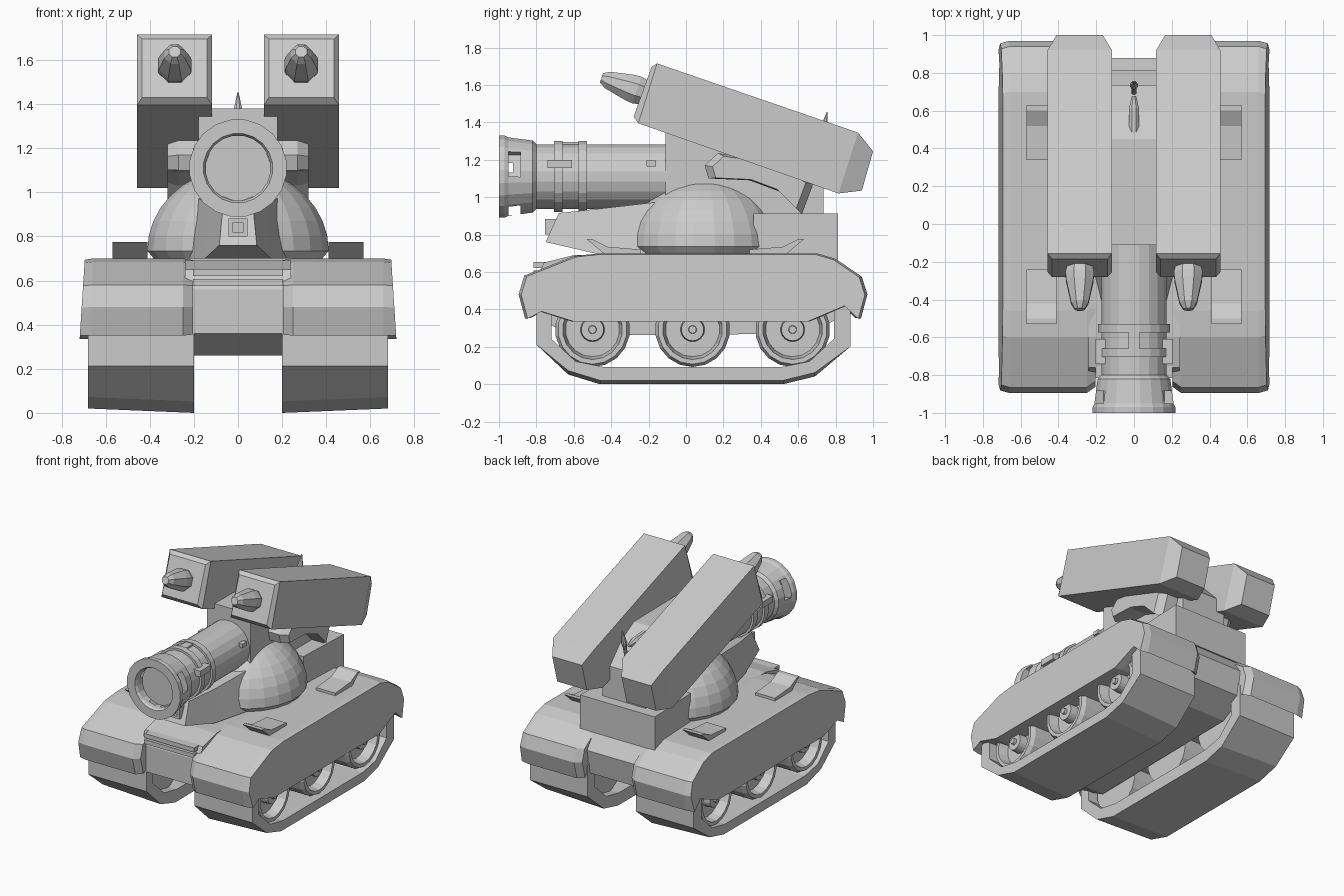
import bpy, bmesh, math
from mathutils import Vector

if "Cube" in bpy.data.objects:
    bpy.data.objects.remove(bpy.data.objects["Cube"])


def loft(name, rings, closed=False):
    """Skin a list of equal-length point rings; ends are capped unless closed."""
    bm = bmesh.new()
    vs = [[bm.verts.new(p) for p in r] for r in rings]
    n = len(vs[0])
    pairs = list(zip(vs, vs[1:])) + ([(vs[-1], vs[0])] if closed else [])
    for a, b in pairs:
        for i in range(n):
            j = (i + 1) % n
            bm.faces.new((a[i], a[j], b[j], b[i]))
    if not closed:
        bm.faces.new(vs[0])
        bm.faces.new(vs[-1])
    bmesh.ops.recalc_face_normals(bm, faces=bm.faces)
    me = bpy.data.meshes.new(name)
    bm.to_mesh(me)
    bm.free()
    ob = bpy.data.objects.new(name, me)
    bpy.context.collection.objects.link(ob)
    return ob


def prism(name, prof, x0, x1):
    return loft(name, [[(x, y, z) for y, z in prof] for x in (x0, x1)])


def box(name, x, y, z):
    return prism(name, [(y[0], z[0]), (y[1], z[0]), (y[1], z[1]), (y[0], z[1])], *x)


def lathe(name, prof, n, origin, axis):
    """Spin (distance, radius) pairs round an axis."""
    q = Vector(axis).to_track_quat('Z', 'Y')
    o = Vector(origin)
    return loft(name, [[o + q @ Vector((r * math.cos(2 * math.pi * (i + .5) / n),
                                        r * math.sin(2 * math.pi * (i + .5) / n), s))
                        for i in range(n)] for s, r in prof])


def scaled(prof, f, c):
    return [(c[0] + (y - c[0]) * f, c[1] + (z - c[1]) * f) for y, z in prof]


# hull between the tracks
prism("hull", [(-.80, .36), (-.80, .56), (-.76, .65), (-.60, .69), (.78, .69), (.88, .55),
               (.85, .37), (.66, .27), (-.62, .26)], -.24, .24)
for z in (.575, .62):
    box("front_louvre", (-.205, .205), (-.815, -.75), (z, z + .032))

fender_prof = [(-.895, .48), (-.865, .58), (-.60, .685), (-.46, .70), (.70, .70), (.80, .67),
               (.94, .575), (.97, .48), (.935, .35), (.86, .42), (.66, .335),
               (-.61, .335), (-.785, .39), (-.86, .35)]
track_out = [(-.80, .45), (-.80, .22), (-.63, .06), (-.46, .008), (.52, .008), (.69, .05),
             (.88, .21), (.88, .45), (.70, .58), (-.62, .58)]
track_in = [(-.72, .43), (-.72, .25), (-.59, .13), (-.44, .10), (.51, .10), (.66, .13),
            (.79, .25), (.79, .43), (.67, .50), (-.59, .50)]
hatch = [(-.53, .775), (-.50, .775), (-.42, .735), (-.24, .72), (-.24, .69), (-.43, .69)]

for s, side in ((1, "right"), (-1, "left")):
    # fender with slanted outer skirt
    secs = [(.205, .965), (.25, 1), (.66, 1)]
    rings = [[(s * x, y, z) for y, z in scaled(fender_prof, f, (.04, .5))] for x, f in secs]
    rings.append([(s * (.74 - .065 * z), y, z) for y, z in scaled(fender_prof, .985, (.04, .34))])
    loft(side + "_fender", rings)
    # track band, tilted slightly on the ground
    def lift(z, x):
        return z - .008 + (.02 if x > .5 and z < .1 else 0)
    loft(side + "_track", [[(s * x, y, lift(z, x)) for y, z in p] for x, p in
                           ((.20, track_out), (.68, track_out), (.68, track_in), (.20, track_in))], True)
    # road wheels
    for y in (-.50, .035, .57):
        lathe(side + "_wheel", [(.26, .20), (.62, .20), (.65, .185), (.65, .16), (.58, .145), (.58, .065),
                                (.64, .06), (.64, .022), (.66, .02)], 18, (0, y, .292), (s, 0, 0))
    # deck hatches
    prism(side + "_front_hatch", hatch, s * .41, s * .57)
    prism(side + "_rear_hatch", [(.10 - y, z) for y, z in hatch], s * .41, s * .57)
    # launcher box: sections given as top (y,z), bottom (y,z), x range
    secs = [((-.185, 1.695), (-.28, 1.43), .14, .435), ((-.155, 1.715), (-.255, 1.395), .117, .457),
            ((.92, 1.345), (.815, 1.02), .117, .457), ((1.0, 1.245), (.94, 1.035), .165, .41)]
    loft(side + "_launcher", [[(s * a, *t), (s * b, *t), (s * b, *u), (s * a, *u)] for t, u, a, b in secs])
    # warhead nose
    lathe(side + "_warhead", [(-.03, .065), (.04, .082), (.08, .078), (.16, .06), (.205, .05), (.24, .028)],
          8, (s * .287, -.225, 1.56), (0, -.946, .325))
    # launcher bracket
    brk = [(.10, 1.17), (.17, 1.235), (.47, 1.19), (.68, 1.07), (.62, .91), (.50, 1.03), (.34, 1.09), (.12, 1.10)]
    loft(side + "_bracket", [[(s * x, y, z) for y, z in scaled(brk, f, (.4, 1.12))]
                             for x, f in ((.10, 1), (.27, 1), (.32, .86))])
    # barrel lugs
    box(side + "_barrel_lug", (s * .15, s * .205), (-.74, -.61), (1.155, 1.20))
    box(side + "_barrel_stud", (s * .15, s * .185), (-.21, -.16), (1.165, 1.195))

# turret dome
dome = [(.70 - .735, .385)]
for i in range(9):
    a = math.radians(10.5 * i)
    dome.append((.375 * math.sin(a), .415 * math.cos(a)))
lathe("turret_dome", dome, 24, (0, .10, .735), (0, 0, 1))
# rear bin and gun housing
loft("rear_bin", [[(-w, y, z0), (w, y, z0), (w, y, .912), (-w, y, .912)]
                  for y, w, z0 in ((.36, .29, .69), (.812, .31, .66))])
prism("gun_housing", [(-.11, .95), (-.11, 1.38), (.45, 1.375), (.60, 1.29), (.735, 1.15),
                      (.735, .88), (.2, .85)], -.18, .18)
# wedge under the barrel, with viewing port
loft("turret_wedge", [[(-a, y0, z0), (a, y0, z0), (b, y1, z1), (-b, y1, z1)]
                      for a, b, y0, z0, y1, z1 in ((.085, .07, -.75, .76, -.68, .915),
                                                   (.15, .13, -.49, .70, -.45, .94),
                                                   (.25, .19, -.10, .70, -.10, .98))])
port = [(-.042, .80), (.042, .80), (.042, .882), (-.042, .882)]
port_in = scaled(port, .55, (0, .84))
loft("viewing_port", [[(x, y, z) for x, z in p] for y, p in
                      ((-.68, port), (-.755, port), (-.755, port_in), (-.73, port_in))])

# barrel with flared, slotted muzzle and recessed bore
barrel = lathe("barrel", [(.05, .175), (.80, .175), (.82, .195), (.95, .212), (.97, .222),
                          (1.0, .222), (1.0, .158), (.98, .148), (.925, .148)], 20, (0, 0, 1.11), (0, -1, 0))
for s in (1, -1):
    for ang, label in ((20, "upper"), (-70, "lower")):
        c = box("slot_cutter_" + label, (.145, .30), (-.95, -.885), (-.07, .07))
        c.rotation_euler[1] = math.radians(-ang if s > 0 else 180 + ang)
        c.location.z = 1.11
        c.hide_render = True
        c.display_type = 'WIRE'
        m = barrel.modifiers.new("slot", 'BOOLEAN')
        m.operation = 'DIFFERENCE'
        m.solver = 'EXACT'
        m.object = c
for y in (.53, .66):
    lathe("barrel_ring", [(y, .17), (y, .192), (y + .045, .192), (y + .045, .17)], 20, (0, 0, 1.11), (0, -1, 0))
box("barrel_top_rib", (-.03, .03), (-.705, -.53), (1.26, 1.295))

# aerial and spine fairing on the housing
lathe("aerial", [(-.12, .014), (.10, .014), (.15, .022), (.18, .018), (.25, .003)], 8,
      (0, .70, 1.21), (0, .22, .97))
lathe("spine_fairing", [(0, .004), (.03, .016), (.12, .024), (.36, .03), (.43, .012)], 8,
      (0, .25, 1.355), (0, 1, -.1))
